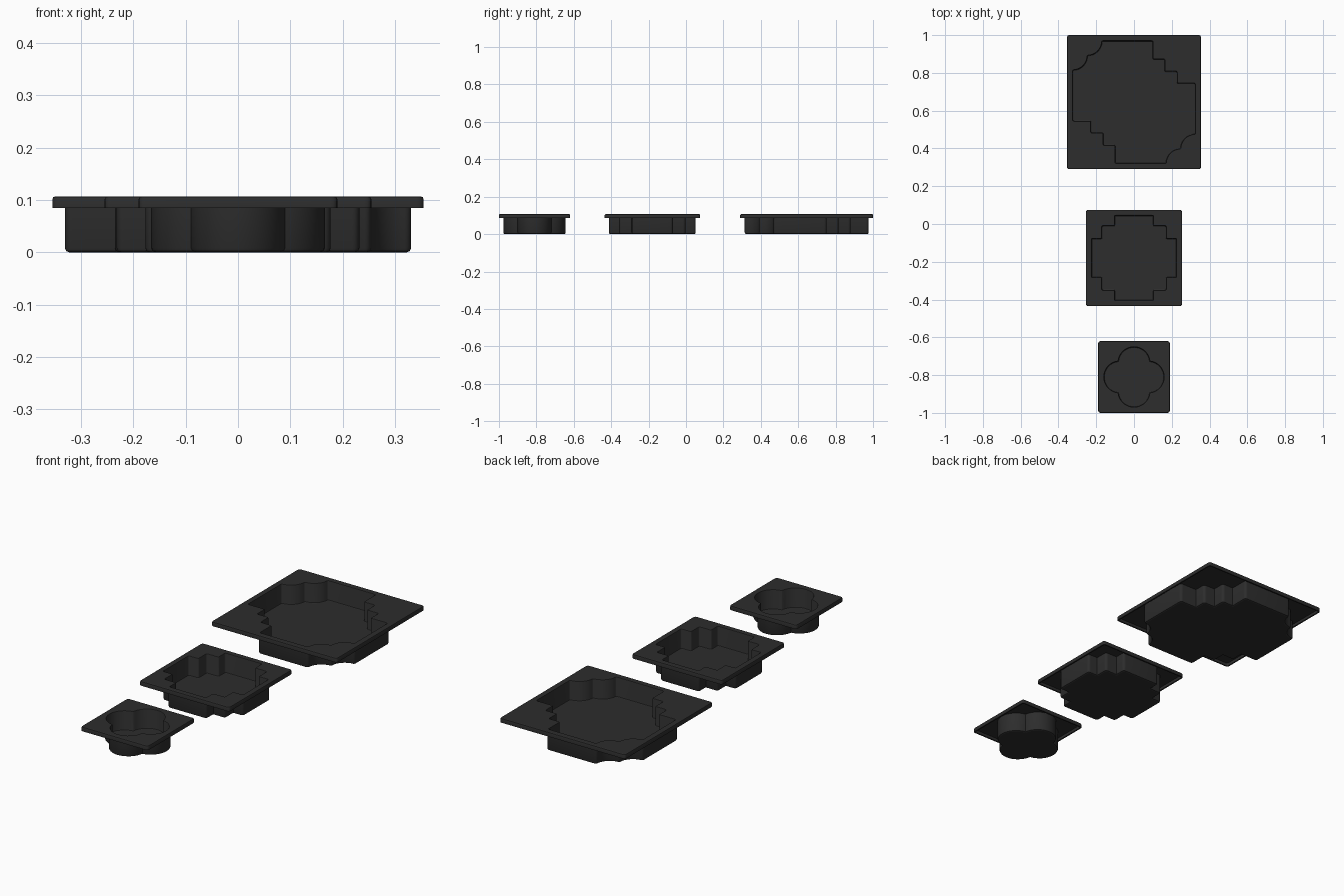
import bpy, bmesh, math
from mathutils import Vector

if "Cube" in bpy.data.objects:
    bpy.data.objects.remove(bpy.data.objects["Cube"])

mat = bpy.data.materials.new("charcoal plastic")
mat.diffuse_color = (0.026, 0.026, 0.026, 1)
mat.use_nodes = True
mat.node_tree.nodes["Principled BSDF"].inputs["Base Color"].default_value = mat.diffuse_color
TOP, LIP, T = 0.107, 0.085, 0.007      # rim top, lip bottom, wall thickness


def arc(cx, cy, r, a0, a1, n):
    return [(cx + r * math.cos(math.radians(a0 + (a1 - a0) * i / n)),
             cy + r * math.sin(math.radians(a0 + (a1 - a0) * i / n))) for i in range(n + 1)]


def spin(pts, n):
    """Repeat a piece of outline n times around the centre."""
    out = []
    for k in range(n):
        c, s = math.cos(k * math.tau / n), math.sin(k * math.tau / n)
        out += [Vector((x * c - y * s, x * s + y * c)) for x, y in pts]
    return [p for i, p in enumerate(out) if (p - out[i - 1]).length > 1e-5]


def soften(pts, r):
    """Round the sharp corners of an outline."""
    out = []
    for i, p in enumerate(pts):
        a = (pts[i - 1] - p).normalized()
        b = (pts[(i + 1) % len(pts)] - p).normalized()
        turn = math.pi - a.angle(b)
        if turn < 0.7:
            out.append(p)
            continue
        d = r * math.tan(turn / 2)
        p0, p1 = p + a * d, p + b * d
        for k in range(5):
            t = k / 4
            out.append(p0 * (1 - t) ** 2 + p * 2 * t * (1 - t) + p1 * t * t)
    return out


def offset(pts, d):
    """Move a counter-clockwise outline outwards by d."""
    out = []
    for i, p in enumerate(pts):
        e0 = (p - pts[i - 1]).normalized()
        e1 = (pts[(i + 1) % len(pts)] - p).normalized()
        n0, n1 = Vector((e0.y, -e0.x)), Vector((e1.y, -e1.x))
        out.append(p + (n0 + n1) * d / (1 + n0.dot(n1)))
    return out


def tray(name, cy, half, outline):
    bm = bmesh.new()
    cavity = soften(outline, 0.0075)
    square = soften(spin([(half, half)], 4), 0.014)

    def rings(shape, profile):
        """Skin a list of (offset, z) steps along a shape; returns the rings."""
        made = []
        for d, z in profile:
            made.append([bm.verts.new((p.x, p.y + cy, z)) for p in offset(shape, d)])
        n = len(shape)
        for a, b in zip(made, made[1:]):
            for i in range(n):
                j = (i + 1) % n
                bm.faces.new((a[i], a[j], b[j], b[i]))
        return made

    def plate(a, b):
        """Flat sheet between two rings."""
        edges = []
        for ring in (a, b):
            edges += [bm.edges.get((ring[i - 1], v)) for i, v in enumerate(ring)]
        bmesh.ops.triangle_fill(bm, use_beauty=True, use_dissolve=False, edges=edges)

    # pocket inside, from floor up to the rolled top edge
    inner = rings(cavity, [(-0.005, T), (-0.0015, T + 0.0015), (0, T + 0.005),
                           (0, TOP - 0.004), (0.0012, TOP - 0.0012), (0.004, TOP)])
    # pocket outside, from the underside of the rim down to the base
    outer = rings(cavity, [(T, TOP - T), (T, 0.008), (T - 0.0024, 0.0024), (T - 0.008, 0)])
    # rim edge with its turned-down lip
    rim = rings(square, [(-0.006, TOP), (-0.0018, TOP - 0.0018), (0, TOP - 0.006),
                         (0, LIP), (-T, LIP), (-T, TOP - T)])
    bm.faces.new(inner[0])
    bm.faces.new(outer[-1])
    plate(inner[-1], rim[0])
    plate(outer[0], rim[-1])

    bmesh.ops.recalc_face_normals(bm, faces=bm.faces)
    for f in bm.faces:
        f.smooth = abs(f.normal.z) < 0.99
    for e in bm.edges:
        e.smooth = e.calc_face_angle(0) < math.radians(40)
    me = bpy.data.meshes.new(name)
    bm.to_mesh(me)
    bm.free()
    me.materials.append(mat)
    ob = bpy.data.objects.new(name, me)
    bpy.context.collection.objects.link(ob)


# large tray: two stepped corners and two corners with double scallops
S = 0.324
R = (S - 0.17) / 2
large = [(S, .1), (.228, .1), (.228, .163), (.163, .163), (.163, .228), (.1, .228), (.1, S)]
large += arc(-S + R, S, R, 0, -90, 8) + arc(-S, S - R, R, 0, -90, 8)
tray("large_tray", 0.645, 0.355, spin(large, 2))

# medium tray: four stepped corners
M = 0.225
tray("medium_tray", -0.18, 0.255,
     spin([(M, -.103), (M, .103), (.17, .103), (.17, .17), (.103, .17)], 4))

# small tray: four round lobes
tray("small_tray", -0.81, 0.19, spin(arc(0.075, 0, 0.084, -83.5, 83.5, 16), 4))
